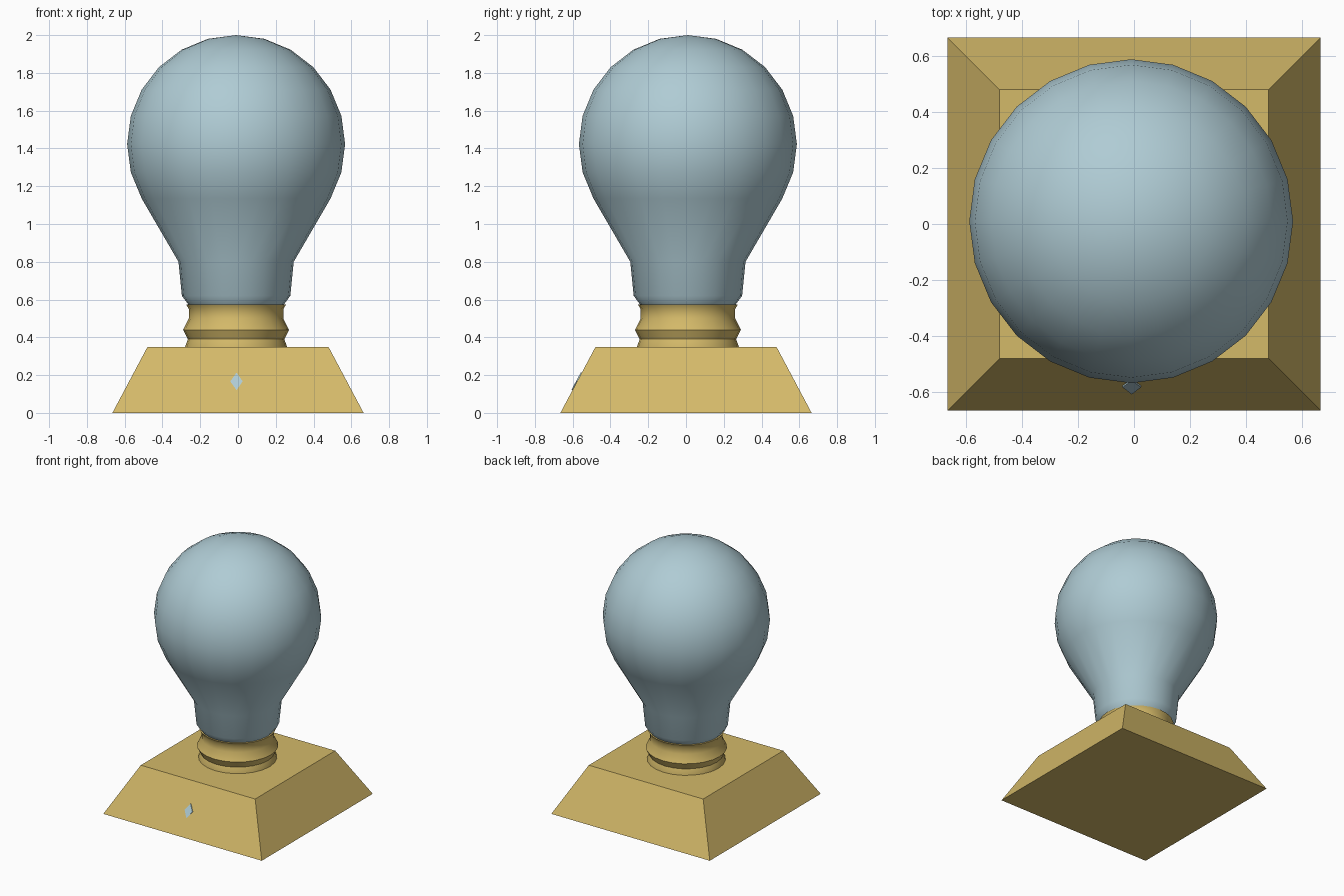
import bpy, bmesh, math

if "Cube" in bpy.data.objects:
    bpy.data.objects.remove(bpy.data.objects["Cube"])

def material(name, rgb):
    m = bpy.data.materials.new(name)
    m.diffuse_color = (*rgb, 1)
    m.use_nodes = True
    m.node_tree.nodes["Principled BSDF"].inputs["Base Color"].default_value = m.diffuse_color
    return m

brass = material("brass", (0.658, 0.487, 0.141))
glass = material("pale_blue_glass", (0.43, 0.60, 0.66))
SEG = 24
CX, CY = -0.01, 0.01   # the bulb sits very slightly off the base centre

def finish(name, bm, mat, smooth=None):
    bmesh.ops.recalc_face_normals(bm, faces=bm.faces)
    me = bpy.data.meshes.new(name)
    bm.to_mesh(me)
    bm.free()
    ob = bpy.data.objects.new(name, me)
    bpy.context.collection.objects.link(ob)
    me.materials.append(mat)
    if smooth:
        bpy.ops.object.select_all(action='DESELECT')
        bpy.context.view_layer.objects.active = ob
        ob.select_set(True)
        bpy.ops.object.shade_smooth_by_angle(angle=math.radians(smooth))
    return ob

def lathe(name, profile, mat, smooth):
    """Spin a (radius, z) profile about the bulb axis; close both ends."""
    bm = bmesh.new()
    rings = []
    for r, z in profile:
        n = SEG if r > 0 else 1
        rings.append([bm.verts.new((CX + r * math.cos(2 * math.pi * i / SEG),
                                    CY + r * math.sin(2 * math.pi * i / SEG), z))
                      for i in range(n)])
    for a, b in zip(rings, rings[1:]):
        for i in range(SEG):
            j = (i + 1) % SEG
            if len(b) == 1:
                bm.faces.new((a[i], a[j], b[0]))
            else:
                bm.faces.new((a[i], a[j], b[j], b[i]))
    for ring in (rings[0], rings[-1]):
        if len(ring) > 1:
            bm.faces.new(ring)
    return finish(name, bm, mat, smooth)

# glass envelope: tapered neck flowing into a sphere
R, ZC = 0.577, 1.423
dome = [(R * math.cos(math.radians(a)), ZC + R * math.sin(math.radians(a)))
        for a in range(-30, 90, 15)]
lathe("glass_bulb", [(0.25, 0.57), (0.287, 0.62), (0.305, 0.80)] + dome + [(0, 2.0)],
      glass, 50)

# threaded socket
lathe("socket", [(0.27, 0.34), (0.27, 0.35), (0.255, 0.39), (0.28, 0.44), (0.25, 0.50),
                 (0.25, 0.55), (0.265, 0.575)], brass, 35)

# tapered square plinth
B, T, H = 0.665, 0.48, 0.348
bm = bmesh.new()
corners = [(-1, -1), (1, -1), (1, 1), (-1, 1)]
low = [bm.verts.new((x * B, y * B, 0)) for x, y in corners]
top = [bm.verts.new((x * T, y * T, H)) for x, y in corners]
bm.faces.new(low)
bm.faces.new(top)
for i in range(4):
    j = (i + 1) % 4
    bm.faces.new((low[i], low[j], top[j], top[i]))
finish("plinth", bm, brass)

# small diamond inlay on the sloping front of the plinth
bm = bmesh.new()
verts = []
for off in (0.006, -0.004):
    verts.append([bm.verts.new((-0.008 + dx, -B + (B - T) * z / H - off, z))
                  for dx, z in ((0, 0.12), (0.033, 0.167), (0, 0.213), (-0.033, 0.167))])
bm.faces.new(verts[0])
bm.faces.new(verts[1])
for i in range(4):
    j = (i + 1) % 4
    bm.faces.new((verts[0][i], verts[0][j], verts[1][j], verts[1][i]))
finish("diamond_inlay", bm, glass)
